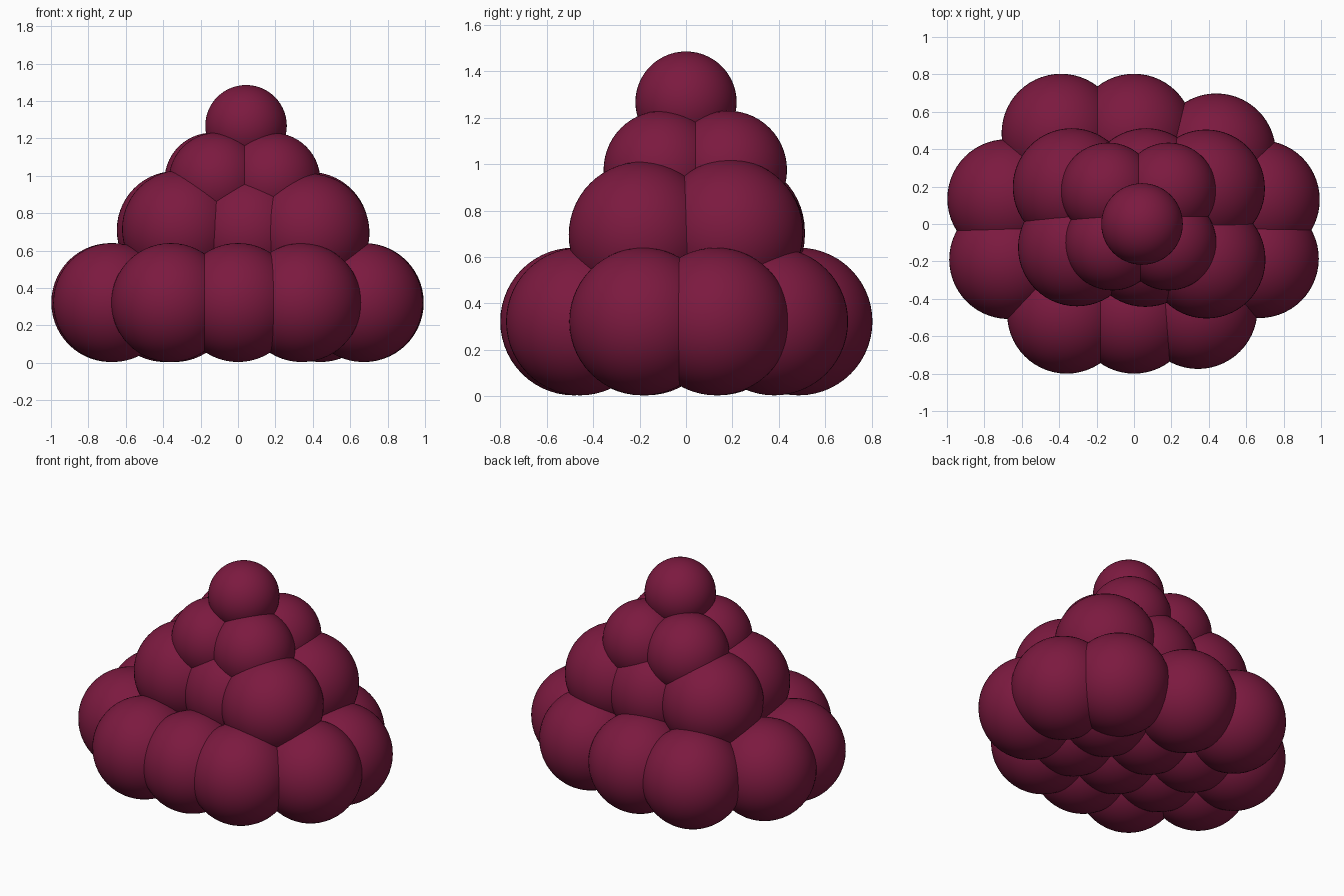
import bpy

wine = bpy.data.materials.new("wine_red")
wine.diffuse_color = (0.2, 0.01, 0.05, 1)


def berry(name, x, y, z, r):
    bpy.ops.mesh.primitive_uv_sphere_add(segments=56, ring_count=28, radius=r, location=(x, y, z))
    ob = bpy.context.object
    ob.name = name
    ob.data.materials.append(wine)
    bpy.ops.object.shade_smooth()


def layer(name, spots, z, r):
    for i, (x, y, *dz) in enumerate(spots):
        berry(f"{name}_{i + 1}", x, y, z + sum(dz), r)


# Bottom layer: outer ring of berries, then the hidden filling
layer("bottom_berry", [
    (-0.68, 0.135), (-0.67, -0.19),
    (-0.39, 0.485), (0.0, 0.485), (0.44, 0.38),
    (0.675, 0.13), (0.67, -0.185),
    (-0.36, -0.482), (0.0, -0.482), (0.342, -0.457)], 0.322, 0.318)
layer("bottom_inner_berry",
      [(x, y) for x in (-0.34, 0.0, 0.34) for y in (-0.17, 0.14)], 0.322, 0.318)

# Second layer: two rows of three
layer("second_berry", [
    (-0.333, 0.197, 0.015), (0.065, 0.197), (0.385, 0.19, 0.01),
    (-0.305, -0.125, 0.02), (0.06, -0.128), (0.388, -0.19)], 0.695, 0.315)

# Third layer: four berries
layer("third_berry", [
    (-0.138, 0.18), (0.185, 0.18), (-0.115, -0.1), (0.185, -0.1)], 0.975, 0.255)

# Top berry
berry("top_berry", 0.043, 0.0, 1.267, 0.218)
